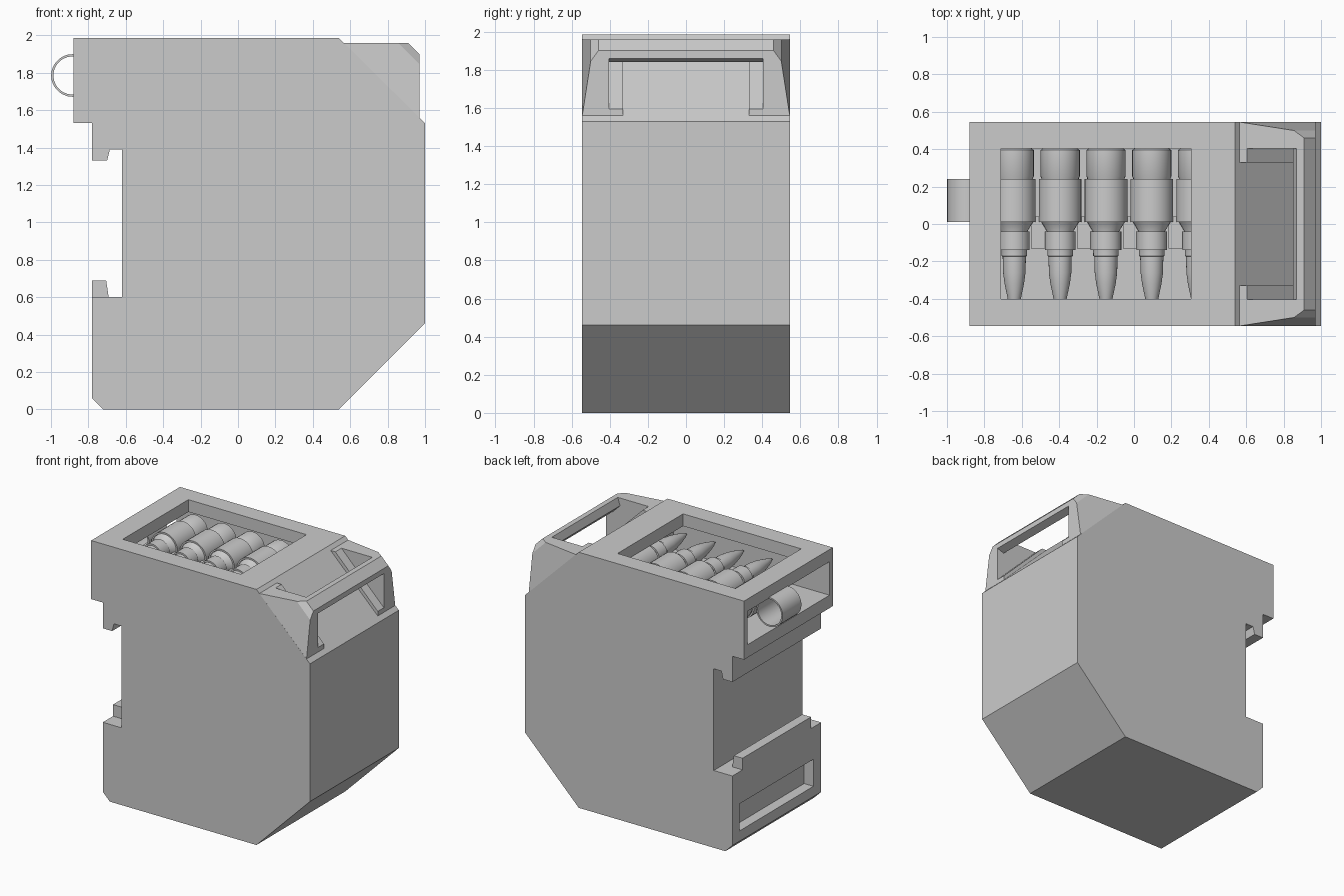
import bpy, bmesh, math
from mathutils import Vector

if "Cube" in bpy.data.objects:
    bpy.data.objects.remove(bpy.data.objects["Cube"])

GREY = bpy.data.materials.new("plain_grey")
GREY.diffuse_color = (0.6, 0.6, 0.6, 1)
GREY.use_nodes = True
GREY.node_tree.nodes["Principled BSDF"].inputs["Base Color"].default_value = GREY.diffuse_color


def finish(name, bm):
    bmesh.ops.recalc_face_normals(bm, faces=bm.faces)
    me = bpy.data.meshes.new(name)
    bm.to_mesh(me)
    bm.free()
    ob = bpy.data.objects.new(name, me)
    bpy.context.collection.objects.link(ob)
    me.materials.append(GREY)
    return ob


def prism_bm(profile, y0, y1):
    """Extrude an x-z outline along y."""
    bm = bmesh.new()
    face = bm.faces.new([bm.verts.new((x, y0, z)) for x, z in profile])
    ext = bmesh.ops.extrude_face_region(bm, geom=[face])
    verts = [v for v in ext["geom"] if isinstance(v, bmesh.types.BMVert)]
    bmesh.ops.translate(bm, verts=verts, vec=(0, y1 - y0, 0))
    return bm


def prism(name, profile, y0, y1):
    return finish(name, prism_bm(profile, y0, y1))


def box(name, x0, x1, y0, y1, z0, z1):
    return prism(name, [(x0, z0), (x1, z0), (x1, z1), (x0, z1)], y0, y1)


def select_only(ob):
    bpy.ops.object.select_all(action='DESELECT')
    ob.select_set(True)
    bpy.context.view_layer.objects.active = ob


def cut(ob, cutter):
    cutter.hide_render = True
    mod = ob.modifiers.new("cut", 'BOOLEAN')
    mod.operation = 'DIFFERENCE'
    mod.solver = 'EXACT'
    mod.object = cutter
    select_only(ob)
    bpy.ops.object.modifier_apply(modifier=mod.name)
    bpy.data.objects.remove(cutter)


def lathe(name, profile, cx, cz, closed=False, n=28):
    """Turn (y, radius) points around an axis parallel to y."""
    bm = bmesh.new()
    rings = []
    for y, r in profile:
        rings.append([bm.verts.new((cx + r * math.cos(2 * math.pi * i / n), y,
                                    cz + r * math.sin(2 * math.pi * i / n)))
                      for i in range(n)])
    pairs = list(zip(rings, rings[1:]))
    if closed:
        pairs.append((rings[-1], rings[0]))
    for a, b in pairs:
        for i in range(n):
            j = (i + 1) % n
            bm.faces.new((a[i], a[j], b[j], b[i]))
    if not closed:
        bm.faces.new(rings[0])
        bm.faces.new(rings[-1])
    ob = finish(name, bm)
    select_only(ob)
    bpy.ops.object.shade_smooth_by_angle(angle=math.radians(30))
    return ob


W = 0.545

# Main housing with rear mounting notch and sloped corners
body = prism("housing", [
    (-0.72, 0), (0.54, 0), (1, 0.46), (1, 1.53), (0.54, 1.985),
    (-0.88, 1.985), (-0.88, 1.53), (-0.78, 1.53), (-0.78, 1.33),
    (-0.70, 1.33), (-0.685, 1.39), (-0.62, 1.39), (-0.62, 0.60),
    (-0.78, 0.60), (-0.78, 0.06)], -W, W)
# Belt cavity open to the rear, top window, lower rear slot
cut(body, box("cavity_cutter", -1.1, 0.46, -0.505, 0.505, 1.63, 1.89))
cut(body, box("window_cutter", -0.71, 0.305, -0.40, 0.405, 1.80, 2.2))
cut(body, box("slot_cutter", -0.9, -0.70, -0.45, 0.455, 0.14, 0.35))

# Lip on the lower edge of the mounting notch
prism("mounting_lip", [(-0.78, 0.59), (-0.69, 0.59), (-0.705, 0.69),
                       (-0.78, 0.69)], -0.42, 0.42)

# Corner handle: wedge with tapered and chamfered sides
bm = prism_bm([(0.55, 1.96), (0.97, 1.54), (0.97, 1.90), (0.91, 1.96)], -W, W)
for side in (-1, 1):
    for k, y, s in ((0.155, 0.50, 2.815), (0.727, 0.50, 2.815)):
        bmesh.ops.bisect_plane(
            bm, geom=bm.verts[:] + bm.edges[:] + bm.faces[:],
            plane_co=Vector((s - 1.9, side * y, 1.9)),
            plane_no=Vector((k, side, k)).normalized(), clear_outer=True)
        bmesh.ops.holes_fill(bm, edges=[e for e in bm.edges if e.is_boundary])
handle = finish("carry_handle", bm)
# Grip opening under the bar, then the narrower gap between the feet
cut(handle, prism("grip_cutter", [
    (0.50, 2.065), (0.87, 2.065), (0.87, 1.96), (0.85, 1.90), (0.91, 1.84),
    (0.97, 1.86), (1.10, 1.86), (1.10, 1.465)], -0.405, 0.405))
cut(handle, prism("foot_gap_cutter", [
    (0.45, 2.13), (0.45, 1.95), (0.97, 1.43), (1.10, 1.43), (1.10, 1.48)],
    -0.33, 0.33))

# Linked cartridges lying across the housing
Z, STEP, FIRST = 1.785, 0.245, -0.64
case = [(0.405, 0.09), (0.395, 0.105), (0.255, 0.105), (0.245, 0.10),
        (0.01, 0.10), (-0.04, 0.07), (-0.17, 0.068), (-0.175, 0.062),
        (-0.26, 0.060), (-0.32, 0.052), (-0.40, 0.035), (-0.46, 0.018),
        (-0.49, 0.004)]


def ring(name, x, y0, y1, r):
    lathe(name, [(y0, r), (y1, r), (y1, r - 0.012), (y0, r - 0.012)],
          x, Z, closed=True)


for i in range(5):
    x = FIRST + i * STEP
    lathe(f"cartridge_{i + 1}", case, x, Z)
    ring(f"neck_link_{i + 1}", x, -0.14, -0.04, 0.082)
    # Arm joining this neck link to the previous body link
    box(f"link_arm_{i + 1}", x - 0.155, x - 0.07, -0.13, 0.04,
        Z - 0.02, Z - 0.008)

# Body links, the first one empty and protruding at the rear
for i in range(6):
    ring(f"body_link_{i + 1}", FIRST + (i - 1) * STEP, 0.01, 0.24, 0.114)
